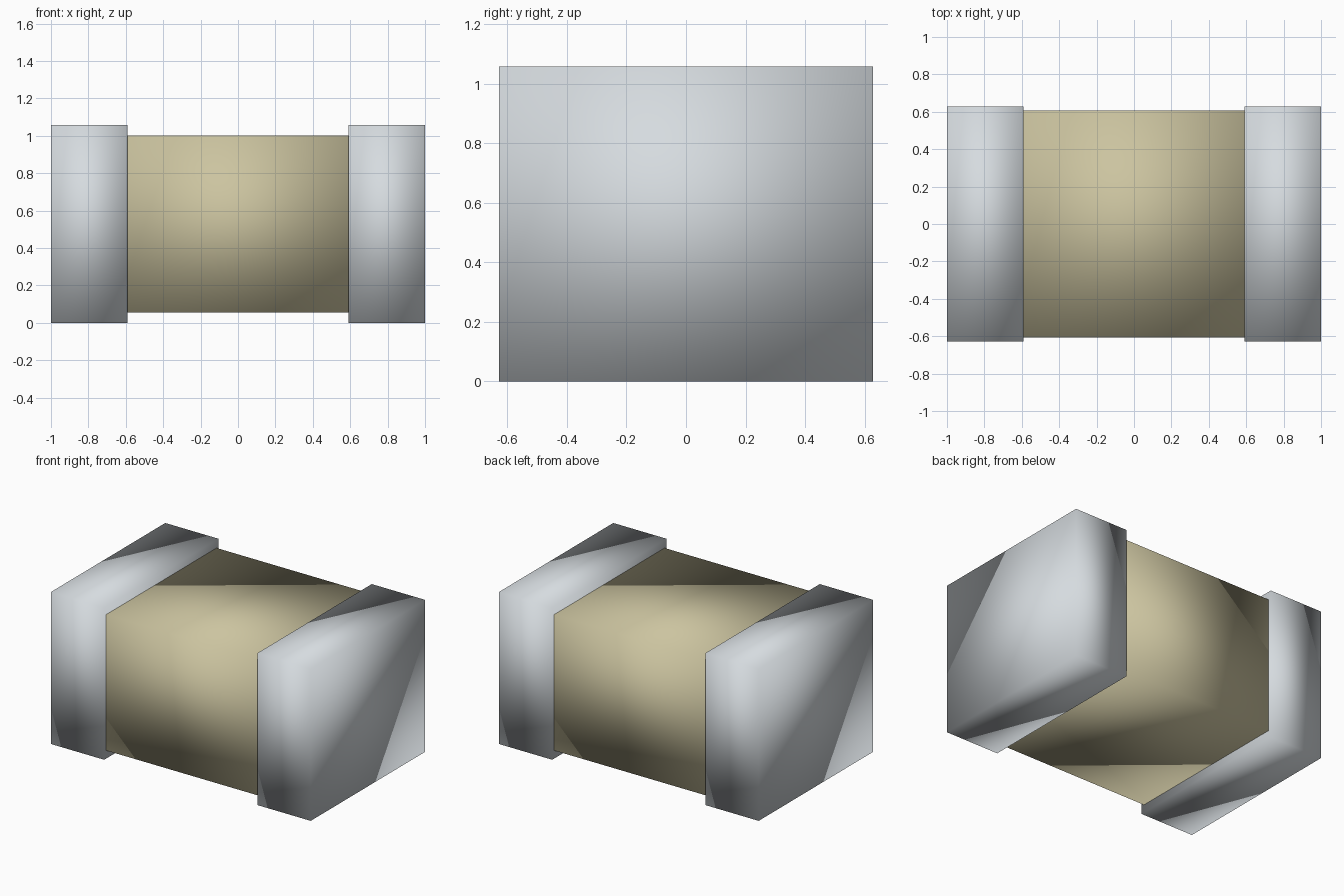
import bpy

default_cube = bpy.data.objects.get("Cube")
if default_cube:
    bpy.data.objects.remove(default_cube, do_unlink=True)


def make_material(name, rgb):
    mat = bpy.data.materials.new(name)
    mat.use_nodes = True
    color = (*rgb, 1.0)
    mat.diffuse_color = color
    mat.node_tree.nodes["Principled BSDF"].inputs["Base Color"].default_value = color
    return mat


def make_block(name, center, size, mat):
    """Box with soft, averaged normals across all its edges."""
    bpy.ops.mesh.primitive_cube_add(size=1, location=center)
    obj = bpy.context.object
    obj.name = obj.data.name = name
    obj.scale = size
    bpy.ops.object.transform_apply(location=False, rotation=False, scale=True)
    bpy.ops.object.shade_smooth()
    obj.data.materials.append(mat)
    return obj


tan = make_material("ceramic_tan", (0.60, 0.55, 0.35))
silver = make_material("terminal_silver", (0.67, 0.71, 0.74))

HEIGHT, DEPTH = 1.058, 1.257
BODY_LENGTH = 1.18
CAP_LENGTH = (2 - BODY_LENGTH) / 2

# Central ceramic body
make_block("ceramic_body", (0, 0, HEIGHT / 2), (BODY_LENGTH, 1.213, 0.946), tan)

# Metal terminals on both ends
for side, sign in (("left", 1), ("right", -1)):
    make_block(f"{side}_terminal", (sign * (1 - CAP_LENGTH / 2), 0, HEIGHT / 2),
               (CAP_LENGTH, DEPTH, HEIGHT), silver)
